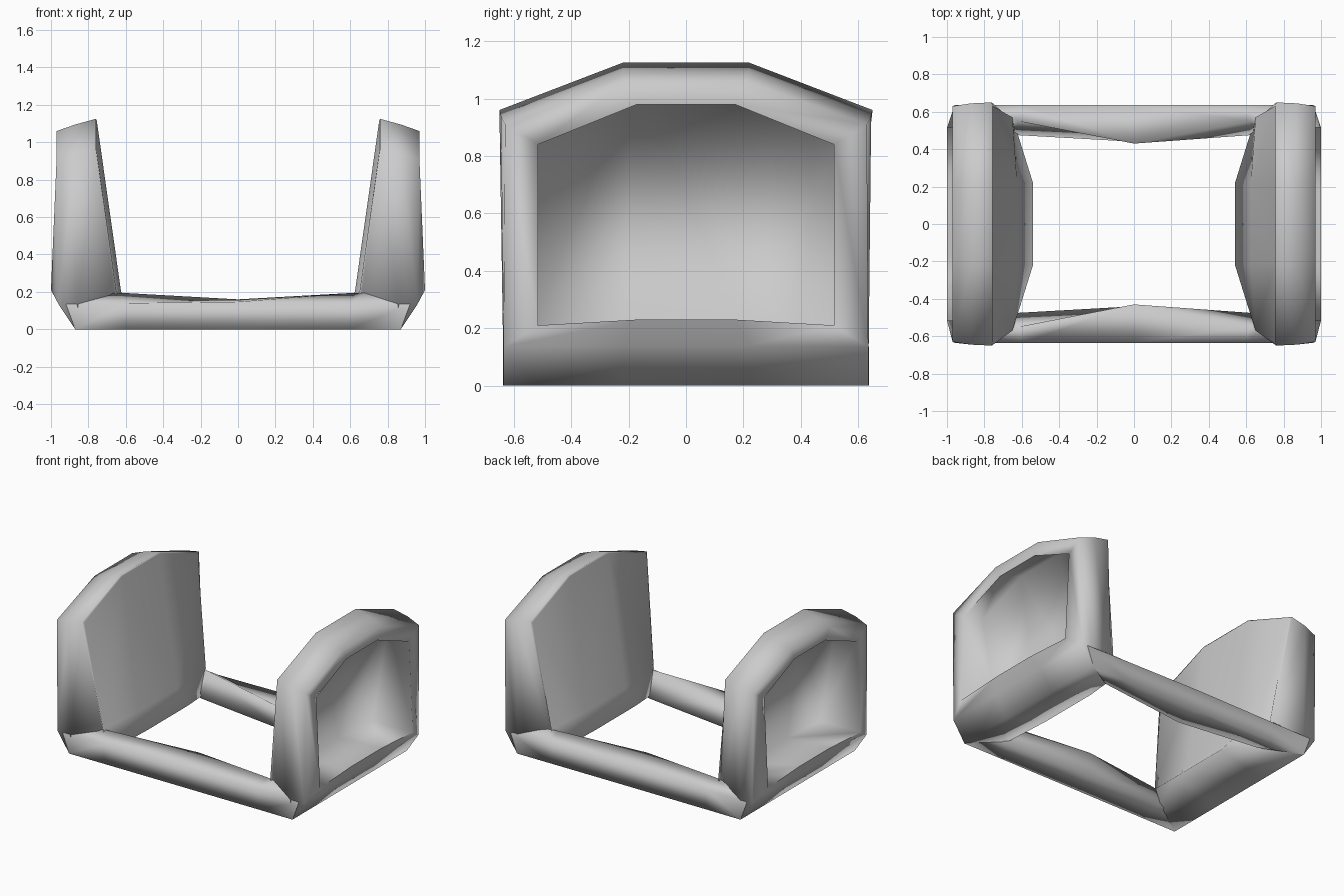
import bpy, bmesh

if "Cube" in bpy.data.objects:
    bpy.data.objects.remove(bpy.data.objects["Cube"])


def finish(name, bm):
    bmesh.ops.recalc_face_normals(bm, faces=bm.faces[:])
    me = bpy.data.meshes.new(name)
    bm.to_mesh(me)
    bm.free()
    ob = bpy.data.objects.new(name, me)
    bpy.context.collection.objects.link(ob)
    bpy.ops.object.select_all(action='DESELECT')
    bpy.context.view_layer.objects.active = ob
    ob.select_set(True)
    bpy.ops.object.shade_smooth_by_angle(angle=1.9)
    return ob


def bridge(bm, a, b):
    n = len(a)
    for i in range(n):
        j = (i + 1) % n
        bm.faces.new((a[i], a[j], b[j], b[i]))


# half rings of an end panel: bottom middle, bottom corner, shoulder, top
PANEL = [
    [(.625, .22, .20), (.65, .57, .20), (.755, .63, .95), (.755, .21, 1.115)],  # inner wall
    [(.54, .22, .10), (.64, .54, .03), (.76, .65, .96), (.76, .22, 1.125)],     # flared ridge
    [(.87, .22, 0), (.87, .635, 0), (.87, .645, .94), (.87, .22, 1.095)],       # underside
    [(.96, .22, .14), (.96, .635, .135), (.97, .63, .91), (.97, .21, 1.06)],    # outer rim
    [(1.0, .17, .23), (1.0, .515, .21), (.97, .515, .84), (.965, .17, .98)],    # recess edge
    [(.64, .21, .19), (.668, .54, .19), (.772, .57, .91), (.772, .19, 1.06)],   # recess floor
]


def end_panel(name, side):
    bm = bmesh.new()
    rings = []
    for half in PANEL:
        pts = half + [(x, -y, z) for x, y, z in reversed(half)]
        rings.append([bm.verts.new((side * x, y, z)) for x, y, z in pts])
    for a, b in zip(rings, rings[1:]):
        bridge(bm, a, b)
    for r in (rings[0], rings[-1]):
        bm.faces.new(r[:4])
        bm.faces.new((r[0], r[3], r[4], r[7]))
        bm.faces.new(r[4:])
    finish(name, bm)


# rail cross-sections (x, y, z): outer bottom, outer top, inner top, inner bottom
END = [(.87, .637, 0), (.92, .637, .135), (.68, .565, .195), (.66, .49, .03)]
NEAR = [(.60, .636, 0), (.60, .636, .14), (.62, .55, .195), (.62, .475, .03)]
MID = [(0, .635, 0), (0, .635, .147), (0, .43, .16), (0, .44, 0)]


def rail(name, side):
    bm = bmesh.new()
    rings = []
    for sx, sec in ((-1, END), (-1, NEAR), (0, MID), (1, NEAR), (1, END)):
        rings.append([bm.verts.new((sx * x, side * y, z)) for x, y, z in sec])
    for a, b in zip(rings, rings[1:]):
        bridge(bm, a, b)
    finish(name, bm)


# two dished end panels joined by two rails (rail ends are open inside the panels)
end_panel("right_end_panel", 1)
end_panel("left_end_panel", -1)
rail("front_rail", -1)
rail("back_rail", 1)
